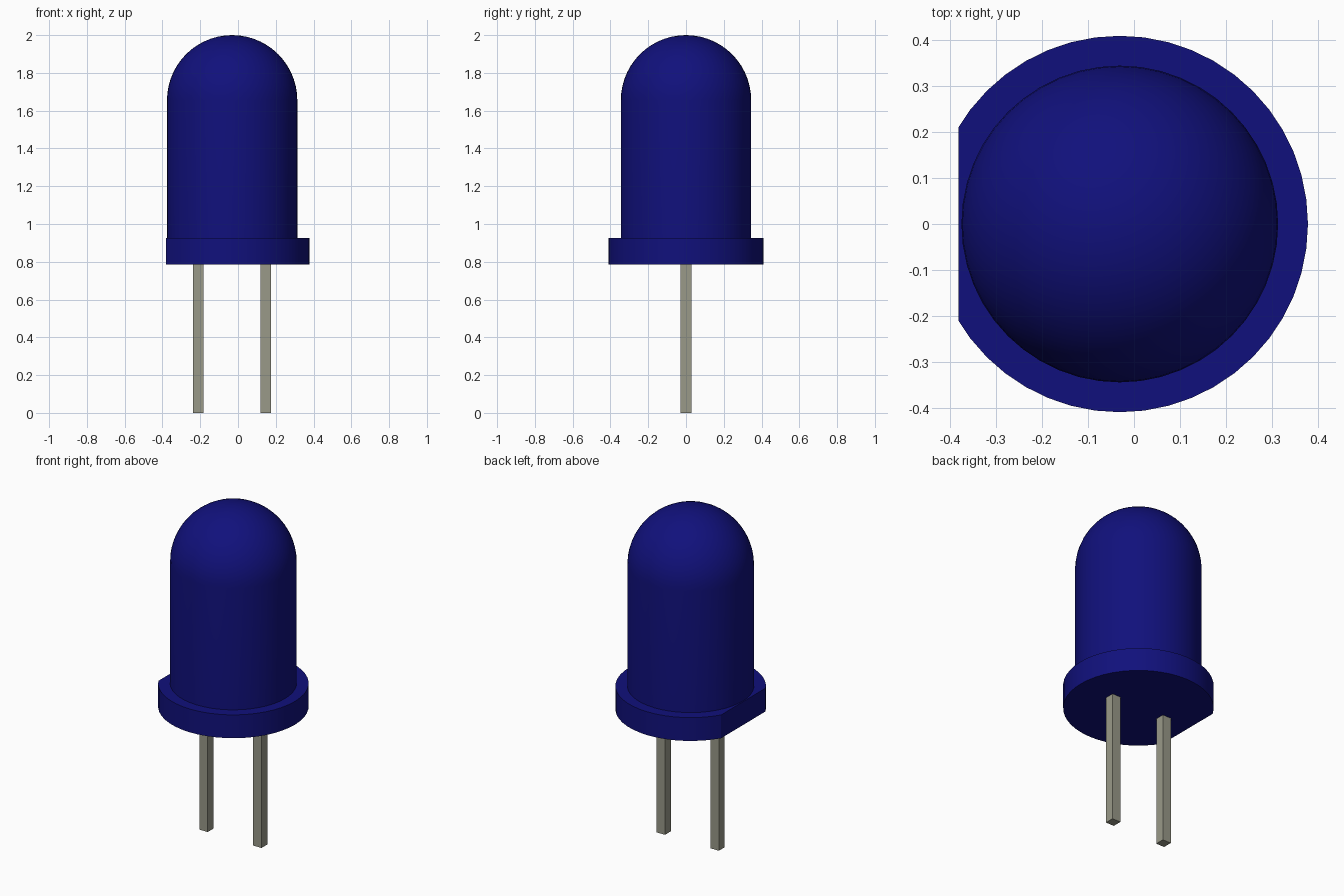
import bpy, bmesh, math
from mathutils import Vector

if "Cube" in bpy.data.objects:
    bpy.data.objects.remove(bpy.data.objects["Cube"])

CX = -0.031          # axis of the round casing
SIDES = 48
R_BODY, R_RIM = 0.345, 0.41
Z_BASE, Z_RIM, Z_TOP = 0.785, 0.925, 2.0


def material(name, rgb):
    m = bpy.data.materials.new(name)
    m.diffuse_color = (*rgb, 1)
    m.use_nodes = True
    m.node_tree.nodes["Principled BSDF"].inputs["Base Color"].default_value = m.diffuse_color
    return m


blue = material("deep blue", (0.0053, 0.0053, 0.2))
metal = material("warm grey metal", (0.32, 0.32, 0.25))


def finish(bm, name, mat):
    bmesh.ops.recalc_face_normals(bm, faces=bm.faces)
    me = bpy.data.meshes.new(name)
    bm.to_mesh(me)
    bm.free()
    ob = bpy.data.objects.new(name, me)
    me.materials.append(mat)
    bpy.context.collection.objects.link(ob)
    return ob


# Casing: rim, cylinder wall and dome turned as one profile
zc = Z_TOP - R_BODY
profile = [(R_RIM, Z_BASE), (R_RIM, Z_RIM), (R_BODY, Z_RIM)]
N = 14
for i in range(N):
    a = math.pi / 2 * i / N
    profile.append((R_BODY * math.cos(a), zc + R_BODY * math.sin(a)))

bm = bmesh.new()
rings = [[bm.verts.new((CX + r * math.cos(2 * math.pi * k / SIDES),
                        r * math.sin(2 * math.pi * k / SIDES), z))
          for k in range(SIDES)] for r, z in profile]
for lo, hi in zip(rings, rings[1:]):
    for k in range(SIDES):
        j = (k + 1) % SIDES
        bm.faces.new((lo[k], lo[j], hi[j], hi[k]))
tip = bm.verts.new((CX, 0, Z_TOP))
for k in range(SIDES):
    bm.faces.new((rings[-1][k], rings[-1][(k + 1) % SIDES], tip))
bm.faces.new(list(reversed(rings[0])))

# Flat side cut on the rim
bmesh.ops.bisect_plane(bm, geom=bm.verts[:] + bm.edges[:] + bm.faces[:],
                       plane_co=Vector((-0.382, 0, 0)),
                       plane_no=Vector((-1, 0, 0)), clear_outer=True)
bmesh.ops.holes_fill(bm, edges=[e for e in bm.edges if e.is_boundary], sides=0)
casing = finish(bm, "led_casing", blue)

bpy.context.view_layer.objects.active = casing
casing.select_set(True)
bpy.ops.object.shade_smooth_by_angle(angle=math.radians(30))

# Two square leads
for side, name in ((-1, "left_lead"), (1, "right_lead")):
    bm = bmesh.new()
    bmesh.ops.create_cube(bm, size=1)
    for v in bm.verts:
        v.co = (CX + side * 0.179 + v.co.x * 0.056, v.co.y * 0.056,
                (v.co.z + 0.5) * (Z_BASE + 0.005))
    finish(bm, name, metal)
